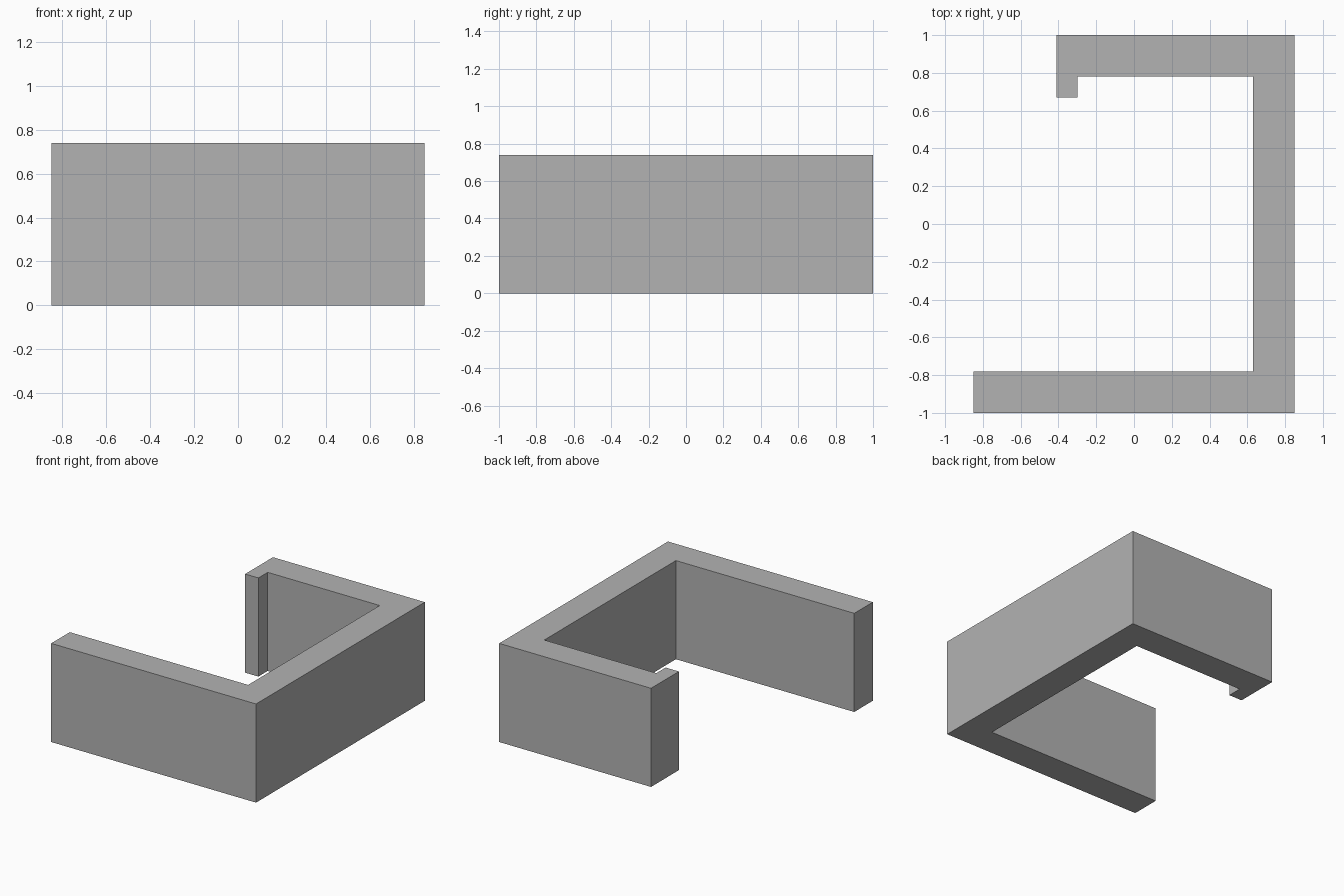
import bpy
import bmesh

cube = bpy.data.objects.get("Cube")
if cube:
    bpy.data.objects.remove(cube, do_unlink=True)

HEIGHT = 0.74

# Plain grey for the whole wall
grey = bpy.data.materials.new("plain_grey")
grey.use_nodes = True
colour = (0.45, 0.45, 0.45, 1)
grey.diffuse_color = colour
bsdf = next(n for n in grey.node_tree.nodes if n.type == "BSDF_PRINCIPLED")
bsdf.inputs["Base Color"].default_value = colour


def extrude_profile(name, outline, height, material):
    """Raise a closed floor outline into a solid, flat-shaded prism."""
    bm = bmesh.new()
    base = bm.faces.new([bm.verts.new((x, y, 0)) for x, y in outline])
    raised = bmesh.ops.extrude_face_region(bm, geom=[base], use_keep_orig=True)
    top = [v for v in raised["geom"] if isinstance(v, bmesh.types.BMVert)]
    bmesh.ops.translate(bm, verts=top, vec=(0, 0, height))
    bmesh.ops.recalc_face_normals(bm, faces=bm.faces)
    mesh = bpy.data.meshes.new(name)
    bm.to_mesh(mesh)
    bm.free()
    mesh.materials.append(material)
    obj = bpy.data.objects.new(name, mesh)
    bpy.context.collection.objects.link(obj)
    return obj


# Floor outline: front arm, long side, back arm and its short return
outline = [
    (-0.85, -1), (0.85, -1), (0.85, 1), (-0.41, 1),
    (-0.41, 0.67), (-0.30, 0.67), (-0.30, 0.78),
    (0.63, 0.78), (0.63, -0.78), (-0.85, -0.78),
]
extrude_profile("bracket_wall", outline, HEIGHT, grey)
